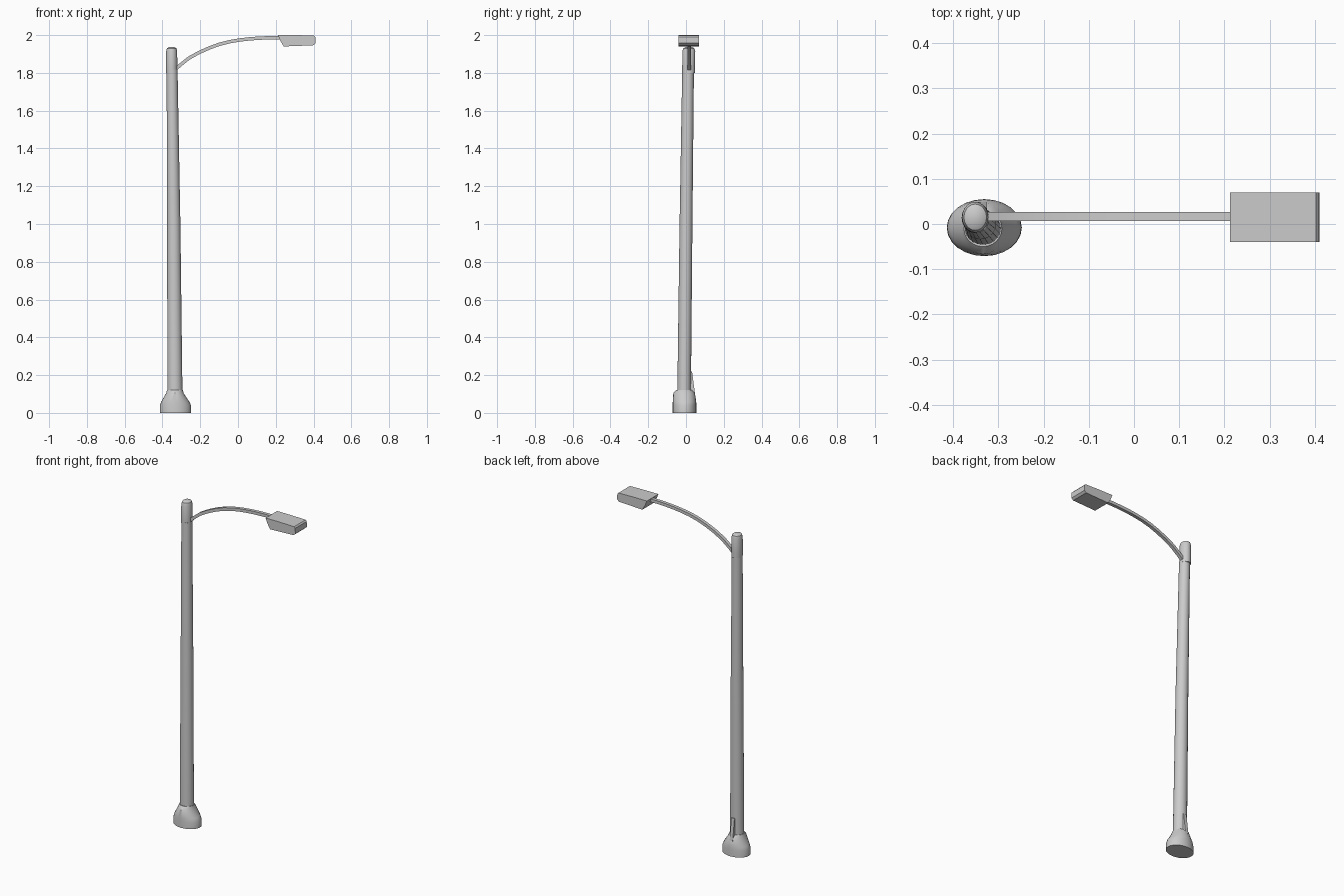
import bpy, bmesh, math

if "Cube" in bpy.data.objects:
    bpy.data.objects.remove(bpy.data.objects["Cube"])


def finish(name, bm, smooth=True):
    bmesh.ops.recalc_face_normals(bm, faces=bm.faces[:])
    me = bpy.data.meshes.new(name)
    bm.to_mesh(me)
    bm.free()
    ob = bpy.data.objects.new(name, me)
    bpy.context.collection.objects.link(ob)
    if smooth:
        bpy.ops.object.select_all(action='DESELECT')
        ob.select_set(True)
        bpy.context.view_layer.objects.active = ob
        bpy.ops.object.shade_smooth_by_angle(angle=math.radians(35))
    return ob


def skin(name, rings):
    """Join closed rings of points into a capped solid."""
    bm = bmesh.new()
    vs = [[bm.verts.new(p) for p in r] for r in rings]
    n = len(vs[0])
    for a, b in zip(vs, vs[1:]):
        for i in range(n):
            j = (i + 1) % n
            bm.faces.new((a[i], a[j], b[j], b[i]))
    bm.faces.new(vs[0][::-1])
    bm.faces.new(vs[-1])
    return finish(name, bm)


def column(name, levels, n):
    """Levels are (z, centre x, centre y, radius x, radius y)."""
    return skin(name, [[(cx + rx * math.cos(2 * math.pi * i / n),
                         cy + ry * math.sin(2 * math.pi * i / n), z)
                        for i in range(n)] for z, cx, cy, rx, ry in levels])


def extrude_profile(name, pts, y0, y1):
    return skin(name, [[(x, y, z) for x, z in pts] for y in (y0, y1)])


# Flared oval foot
column("base", [(0, -.331, -.008, .083, .063), (.04, -.331, -.008, .082, .063),
                (.06, -.332, -.008, .074, .062), (.105, -.334, -.010, .046, .057),
                (.122, -.334, -.010, .042, .040)], 24)

# Slightly leaning, tapering pole
column("pole", [(.10, -.334, -.010, .040, .036), (1.0, -.340, 0, .035, .034),
                (1.815, -.349, .011, .029, .031)], 20)

# Rounded sleeve on the pole top
column("pole_cap", [(1.80, -.350, .014, .030, .034), (1.83, -.351, .014, .030, .034),
                    (1.915, -.351, .015, .029, .034), (1.930, -.351, .015, .025, .029),
                    (1.937, -.351, .015, .014, .017)], 20)

# Small rib behind the foot
skin("base_rib", [[(x, .012, .09), (x, .049, .09), (x, .032, .22), (x, .015, .22)]
                  for x in (-.345, -.325)])

# Curved square-section arm
path = [(-.345, 1.805), (-.31, 1.838), (-.26, 1.878), (-.204, 1.909), (-.15, 1.933),
        (-.1, 1.951), (-.045, 1.965), (.008, 1.974), (.06, 1.980), (.114, 1.984),
        (.17, 1.986), (.225, 1.986)]
rings = []
for i, (x, z) in enumerate(path):
    a, b = path[max(i - 1, 0)], path[min(i + 1, len(path) - 1)]
    dx, dz = b[0] - a[0], b[1] - a[1]
    d = math.hypot(dx, dz)
    nx, nz = -dz / d * .009, dx / d * .009
    rings.append([(x + s * nx, .017 + t * .010, z + s * nz)
                  for s, t in ((1, -1), (1, 1), (-1, 1), (-1, -1))])
skin("arm", rings)

# Lamp head, undercut at both ends
extrude_profile("lamp_head", [(.212, 2.0), (.30, 2.0), (.402, 1.998), (.409, 1.990),
                              (.410, 1.957), (.398, 1.946), (.242, 1.940),
                              (.224, 1.970)], -.04, .07)
